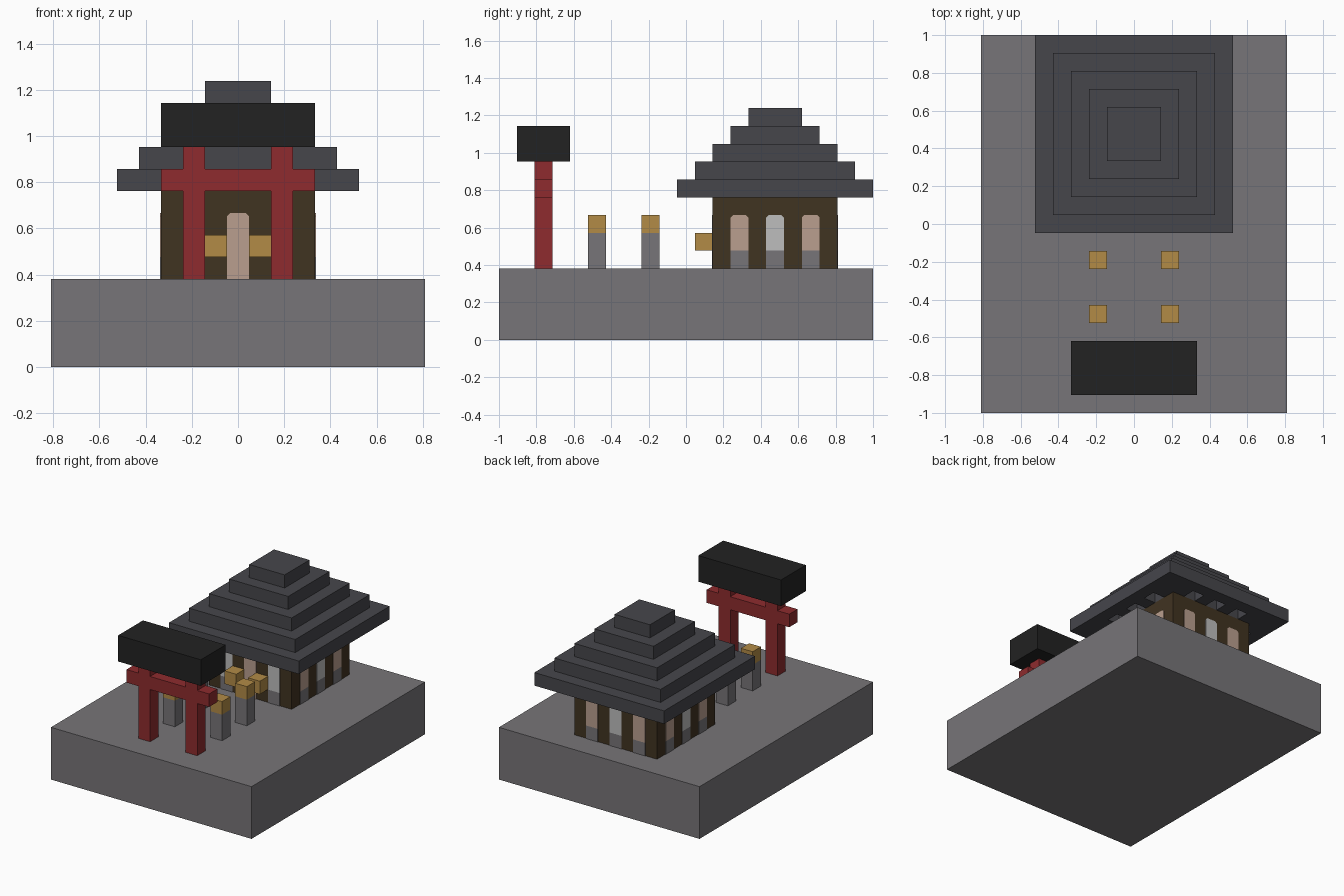
import bpy
import bmesh
from mathutils import Matrix, Vector

U = 2 / 21  # one grid cell

if "Cube" in bpy.data.objects:
    bpy.data.objects.remove(bpy.data.objects["Cube"], do_unlink=True)


def material(name, hex_colour):
    lin = []
    for i in (0, 2, 4):
        c = int(hex_colour[i:i + 2], 16) / 255
        lin.append(c / 12.92 if c < 0.04 else ((c + 0.055) / 1.055) ** 2.4)
    mat = bpy.data.materials.new(name)
    mat.use_nodes = True
    mat.diffuse_color = (*lin, 1)
    mat.node_tree.nodes["Principled BSDF"].inputs["Base Color"].default_value = (*lin, 1)
    return mat


STONE = material("grey_stone", "777578")
SLATE = material("dark_slate", "46464b")
BLACK = material("black_tile", "222222")
RED = material("red_paint", "8e2b2e")
WOOD = material("dark_wood", "403321")
GOLD = material("lantern_gold", "b28b46")
PAPER = material("warm_paper", "ba9f8f")
PALE = material("pale_paper", "bdbdbd")


def finish(name, bm, mat):
    mesh = bpy.data.meshes.new(name)
    bm.to_mesh(mesh)
    bm.free()
    mesh.materials.append(mat)
    obj = bpy.data.objects.new(name, mesh)
    bpy.context.collection.objects.link(obj)
    return obj


def boxes(name, mat, *specs):
    """Each spec is (centre x, centre y, bottom z, width, depth, height) in cells."""
    bm = bmesh.new()
    for x, y, z, w, d, h in specs:
        m = Matrix.Translation(Vector((x, y, z + h / 2)) * U) @ Matrix.Diagonal((w * U, d * U, h * U, 1))
        bmesh.ops.create_cube(bm, size=1, matrix=m)
    return finish(name, bm, mat)


def panel(name, mat, turn, offset, low, high, clipped):
    """Thin plate on one hall wall, with clipped upper corners if wanted."""
    c = 0.14 if clipped else 0
    outline = [(-0.5, low), (0.5, low), (0.5, high - c), (0.5 - c, high),
               (-0.5 + c, high), (-0.5, high - c)]
    if not clipped:
        outline = [(-0.5, low), (0.5, low), (0.5, high), (-0.5, high)]
    bm = bmesh.new()
    face = bm.faces.new([bm.verts.new((offset + x, -3.54, z)) for x, z in outline])
    out = bmesh.ops.extrude_face_region(bm, geom=[face])
    verts = [v for v in out["geom"] if isinstance(v, bmesh.types.BMVert)]
    bmesh.ops.translate(bm, verts=verts, vec=(0, 0.05, 0))
    bmesh.ops.recalc_face_normals(bm, faces=bm.faces[:])
    place = (Matrix.Scale(U, 4) @ Matrix.Translation((0, HALL_Y, 0))
             @ Matrix.Rotation(turn * 1.5707963, 4, "Z"))
    bmesh.ops.transform(bm, matrix=place, verts=bm.verts[:])
    finish(name, bm, mat)


HALL_Y = 5

# Ground platform
boxes("platform", STONE, (0, 0, 0, 17, 21, 4))

# Hall walls
boxes("hall_walls", WOOD, (0, HALL_Y, 4, 7, 7, 4))

# Windows and door on all four walls
for turn, side in enumerate(("front", "left", "back", "right")):
    for offset in (-2, 0, 2):
        if side == "front" and offset == 0:
            panel("front_door", PAPER, turn, offset, 4, 7, True)
            continue
        pale = (offset == 0) != (side == "front")
        panel(f"{side}_window", PALE if pale else PAPER, turn, offset, 5, 7, True)
        panel(f"{side}_window_base", STONE, turn, offset, 4, 5, False)

# Eave: core, outer rim and rafters with open pockets between them
eave = [(0, HALL_Y, 8, 7, 7, 1)]
for s in (-1, 1):
    eave += [(5 * s, HALL_Y, 8, 1, 11, 1), (0, HALL_Y + 5 * s, 8, 9, 1, 1)]
    for c in (-3, -1, 1, 3):
        eave += [(4 * s, HALL_Y + c, 8, 1, 1, 1), (c, HALL_Y + 4 * s, 8, 1, 1, 1)]
    eave += [(4 * s, HALL_Y + 4 * t, 8, 1, 1, 1) for t in (-1, 1)]
boxes("roof_eave", SLATE, *eave)

# Stepped roof
for i, width in enumerate((9, 7, 5, 3)):
    boxes(f"roof_tier_{i + 1}", SLATE, (0, HALL_Y, 9 + i, width, width, 1))

# Gate
for s, side in ((1, "left"), (-1, "right")):
    boxes(f"gate_post_{side}", RED, (2 * s, -8, 4, 1, 1, 6))
    boxes(f"gate_beam_end_{side}", RED, (3 * s, -8, 8, 1, 1, 1))
boxes("gate_beam", RED, (0, -8, 8, 3, 1, 1))
boxes("gate_roof", BLACK, (0, -8, 10, 7, 3, 2))

# Path lanterns and wall lanterns
for s, side in ((1, "left"), (-1, "right")):
    for y, row in ((-5, "front"), (-2, "back")):
        boxes(f"lantern_post_{row}_{side}", STONE, (2 * s, y, 4, 1, 1, 2))
        boxes(f"lantern_light_{row}_{side}", GOLD, (2 * s, y, 6, 1, 1, 1))
    boxes(f"wall_lantern_{side}", GOLD, (s, 1, 5, 1, 1, 1))
